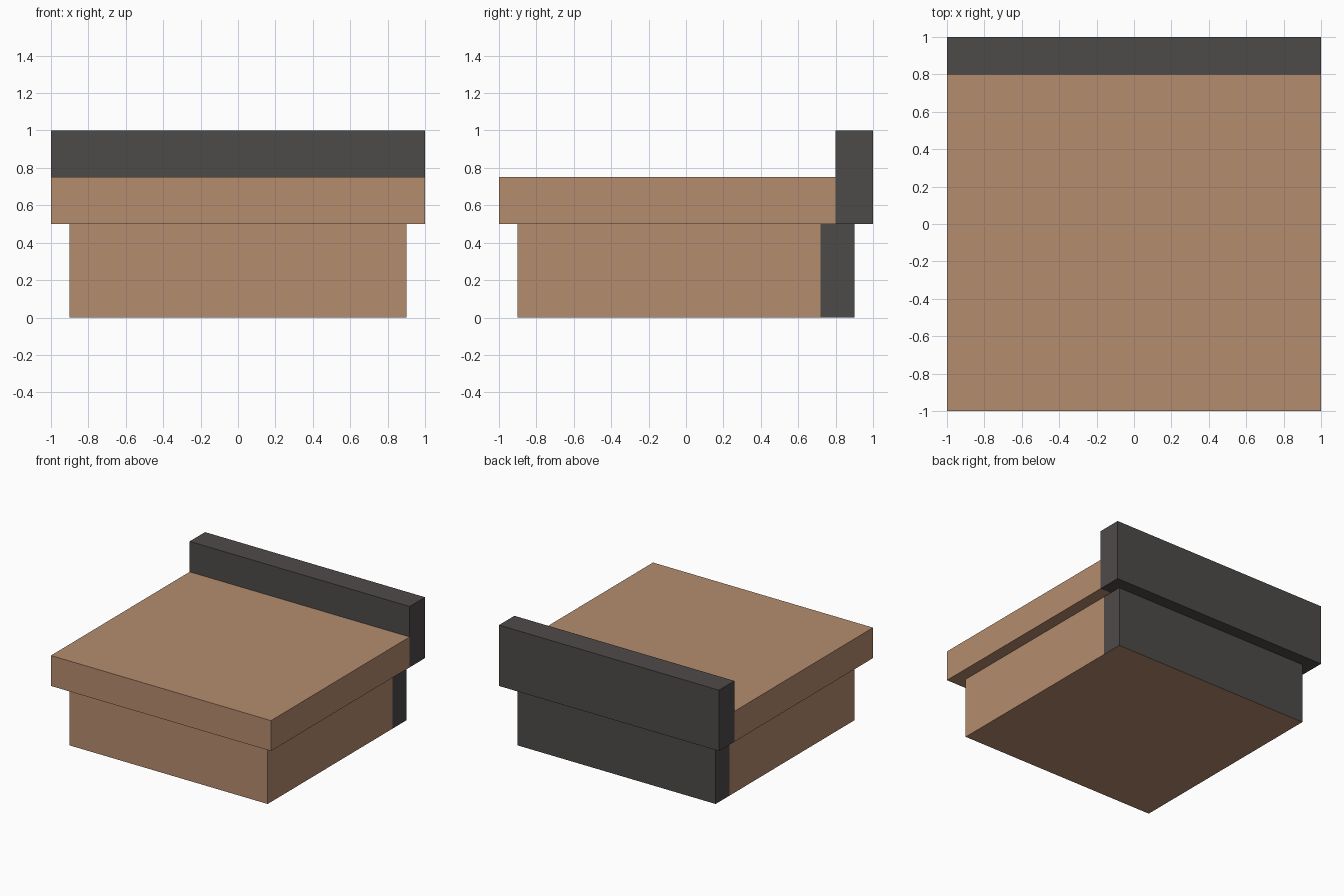
import bpy, bmesh
from mathutils import Vector

if "Cube" in bpy.data.objects:
    bpy.data.objects.remove(bpy.data.objects["Cube"])


def material(name, rgb):
    m = bpy.data.materials.new(name)
    m.diffuse_color = (*rgb, 1.0)
    m.use_nodes = True
    m.node_tree.nodes["Principled BSDF"].inputs["Base Color"].default_value = m.diffuse_color
    return m


tan = material("tan", (0.462, 0.262, 0.156))
charcoal = material("charcoal", (0.076, 0.069, 0.067))


def extruded(name, profile, half_width, split_y, tan_bottom=False):
    """Extrude a (y, z) profile along x; faces behind split_y become charcoal."""
    bm = bmesh.new()
    face = bm.faces.new([bm.verts.new((-half_width, y, z)) for y, z in profile])
    geom = bmesh.ops.extrude_face_region(bm, geom=[face])["geom"]
    verts = [g for g in geom if isinstance(g, bmesh.types.BMVert)]
    bmesh.ops.translate(bm, verts=verts, vec=Vector((2 * half_width, 0, 0)))
    # Colour boundary cut
    bmesh.ops.bisect_plane(bm, geom=bm.verts[:] + bm.edges[:] + bm.faces[:],
                           plane_co=(0, split_y, 0), plane_no=(0, 1, 0))
    bmesh.ops.recalc_face_normals(bm, faces=bm.faces[:])
    for f in bm.faces:
        behind = f.calc_center_median().y > split_y - 0.001
        underside = tan_bottom and f.normal.z < -0.9
        f.material_index = int(behind and not underside)
    mesh = bpy.data.meshes.new(name)
    bm.to_mesh(mesh)
    bm.free()
    mesh.materials.append(tan)
    mesh.materials.append(charcoal)
    obj = bpy.data.objects.new(name, mesh)
    bpy.context.collection.objects.link(obj)
    return obj


# Inset base block with a charcoal rear strip and a tan underside
extruded("base", [(-0.9, 0), (0.9, 0), (0.9, 0.5), (-0.9, 0.5)], 0.9, 0.72, True)

# Overhanging slab with a raised charcoal rear ledge (L-shaped profile)
extruded("slab_and_rear_ledge",
         [(-1, 0.5), (1, 0.5), (1, 1), (0.8, 1), (0.8, 0.75), (-1, 0.75)], 1.0, 0.8)
